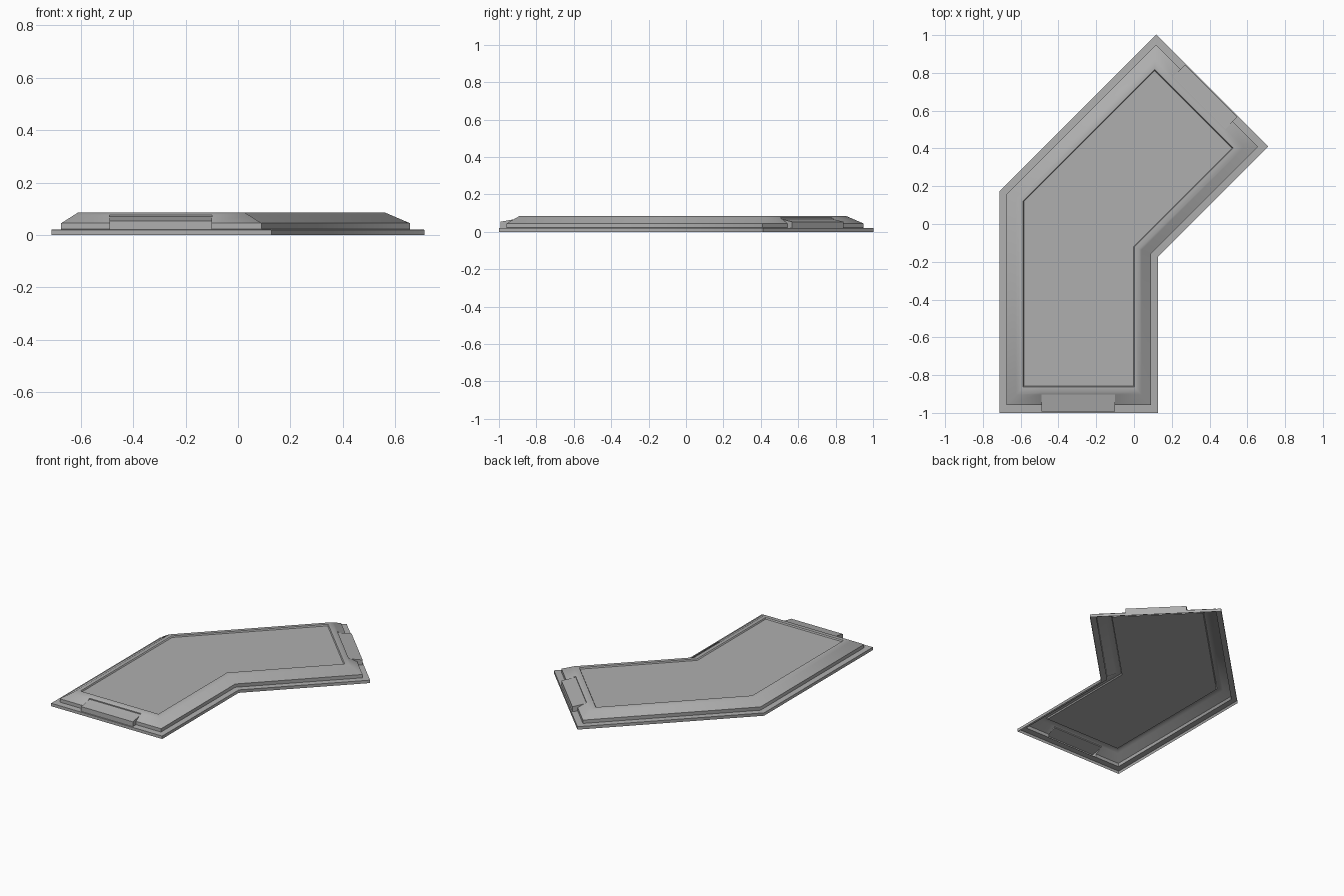
import bpy, bmesh, math
from mathutils import Matrix, Vector

if "Cube" in bpy.data.objects:
    bpy.data.objects.remove(bpy.data.objects["Cube"])

X0, X1 = -0.712, 0.127           # side edges of the straight leg
C0, C1 = -0.49, -0.10            # clip ends
XC = (X0 + X1) / 2
T = math.tan(math.radians(22.5))
END = 1.1                        # end border is slightly wider than the sides

# the bend is a mirror plane through the two elbow corners
AXIS = Vector((math.sin(math.radians(22.5)), math.cos(math.radians(22.5)), 0))
CENTRE = Vector((XC, 0, 0))
REFLECT = (Matrix.Translation(CENTRE) @ Matrix.Scale(-1, 4, AXIS)
           @ Matrix.Translation(-CENTRE))

grey = bpy.data.materials.new("mid_grey")
grey.diffuse_color = (0.43, 0.43, 0.43, 1)
grey.use_nodes = True
grey.node_tree.nodes["Principled BSDF"].inputs["Base Color"].default_value = grey.diffuse_color


def seam(x):
    return -(x - XC) * T


def ring(bm, d, z):
    """Half outline, inset by d, from inner elbow round the end to outer elbow."""
    y = -1 + d * END
    a, b = X1 - d, X0 + d
    pts = [(a, seam(a)), (a, y), (C1, y), (C0, y), (b, y), (b, seam(b))]
    return [bm.verts.new((px, py, z)) for px, py in pts]


def finish(bm, name, angle):
    me = bpy.data.meshes.new(name)
    bm.to_mesh(me)
    bm.free()
    me.materials.append(grey)
    ob = bpy.data.objects.new(name, me)
    bpy.context.collection.objects.link(ob)
    bpy.ops.object.select_all(action='DESELECT')
    ob.select_set(True)
    bpy.context.view_layer.objects.active = ob
    bpy.ops.object.shade_smooth_by_angle(angle=math.radians(angle))
    return ob


def mirror(bm):
    """Add the reflected copy across the bend and weld the seam."""
    geom = bm.verts[:] + bm.edges[:] + bm.faces[:]
    new = bmesh.ops.duplicate(bm, geom=geom)["geom"]
    verts = [g for g in new if isinstance(g, bmesh.types.BMVert)]
    faces = [g for g in new if isinstance(g, bmesh.types.BMFace)]
    bmesh.ops.transform(bm, matrix=REFLECT, verts=verts)
    bmesh.ops.reverse_faces(bm, faces=faces)
    bmesh.ops.remove_doubles(bm, verts=bm.verts[:], dist=0.0005)


# shell: lip, wall, sloped border and recessed panel, open underneath
profile = [(0, 0), (0, 0.02), (0.037, 0.022), (0.037, 0.045),
           (0.0874, 0.077), (0.1, 0.085), (0.125, 0.085), (0.129, 0.076)]
bm = bmesh.new()
rings = [ring(bm, d, z) for d, z in profile]
for i, (lo, hi) in enumerate(zip(rings, rings[1:])):
    for k in range(5):
        if k == 2 and i in (2, 3):      # opening behind the clip
            continue
        bm.faces.new((lo[k + 1], lo[k], hi[k], hi[k + 1]))
panel = bm.faces.new(rings[-1][::-1])
bm.normal_update()
if panel.normal.z < 0:
    bmesh.ops.reverse_faces(bm, faces=bm.faces[:])
mirror(bm)
finish(bm, "shell", 46)

# clips: hollow hoods over the openings, sunk slightly into the slope at the back
fy, wy, sy = -0.993, -1 + 0.037 * END, -1 + 0.0874 * END
section = [(wy, 0.022), (fy, 0.021), (fy, 0.054), (-0.920, 0.067),
           (sy, 0.070), (sy, 0.077), (wy, 0.045)]
bm = bmesh.new()
left = [bm.verts.new((C0, y, z)) for y, z in section]
right = [bm.verts.new((C1, y, z)) for y, z in section]
for k in range(1, 5):                   # front, top and rear step
    bm.faces.new((left[k], right[k], right[k + 1], left[k + 1]))
for ids in ((0, 1, 2, 3, 6), (3, 4, 5)):    # side walls
    bm.faces.new([left[i] for i in ids])
    bm.faces.new([right[i] for i in reversed(ids)])
mirror(bm)
finish(bm, "end_clips", 8)
